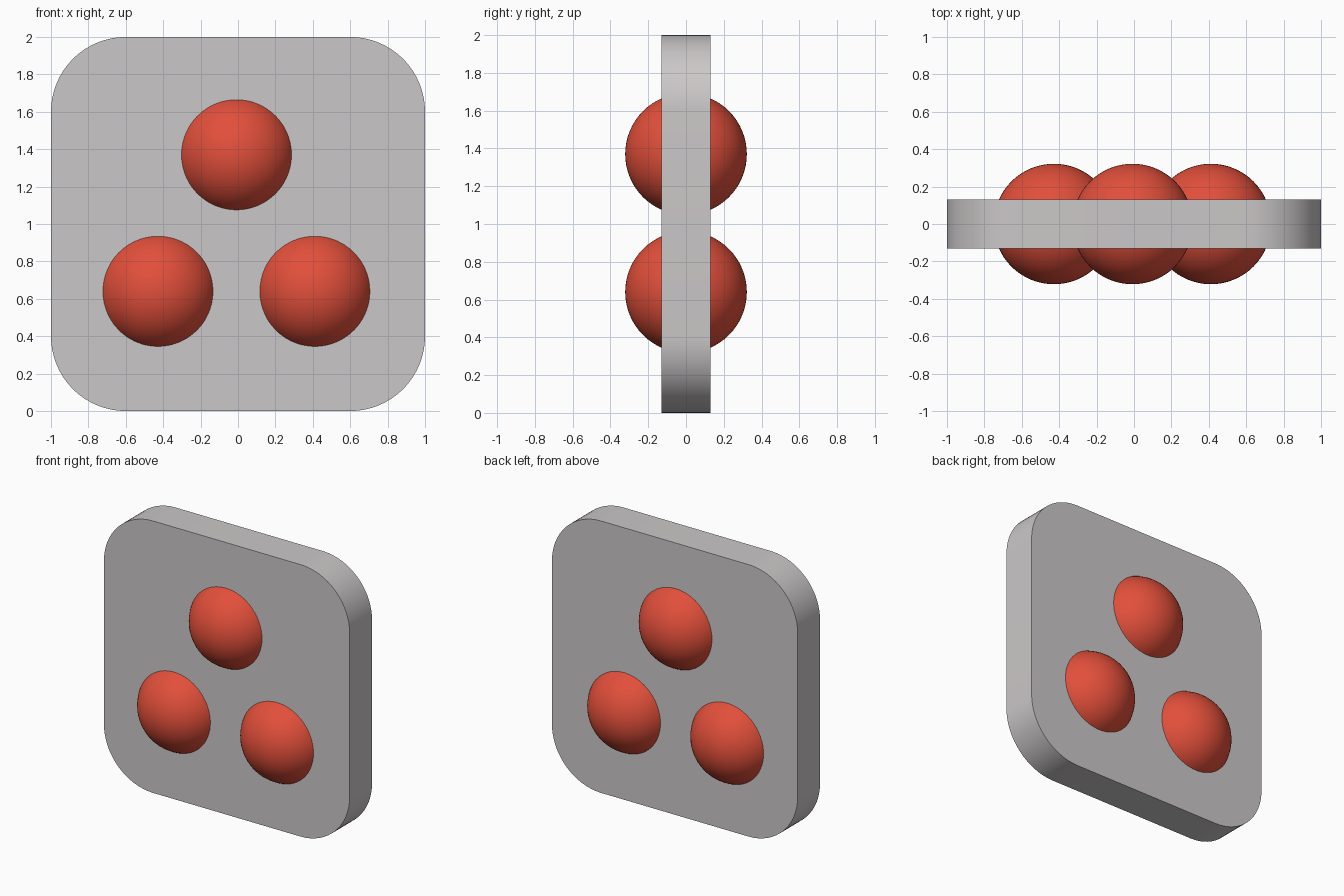
import bpy
import bmesh
import math

if "Cube" in bpy.data.objects:
    bpy.data.objects.remove(bpy.data.objects["Cube"], do_unlink=True)


def make_material(name, colour):
    mat = bpy.data.materials.new(name)
    mat.use_nodes = True
    mat.diffuse_color = (*colour, 1)
    mat.node_tree.nodes["Principled BSDF"].inputs["Base Color"].default_value = (*colour, 1)
    return mat


def smooth(obj):
    bpy.ops.object.select_all(action="DESELECT")
    obj.select_set(True)
    bpy.context.view_layer.objects.active = obj
    bpy.ops.object.shade_smooth_by_angle(angle=math.radians(30))


grey = make_material("warm grey", (0.6, 0.575, 0.58))
red = make_material("red", (0.76, 0.078, 0.043))

# Upright plate: a slab whose four front-to-back edges are rounded
plate_depth = 0.26
bpy.ops.mesh.primitive_cube_add(size=2, location=(0, 0, 1))
plate = bpy.context.object
plate.name = "plate"
plate.data.materials.append(grey)
bm = bmesh.new()
bm.from_mesh(plate.data)
bmesh.ops.scale(bm, vec=(1, plate_depth / 2, 1), verts=bm.verts)
corners = [e for e in bm.edges if abs(e.verts[0].co.y - e.verts[1].co.y) > 0.1]
bmesh.ops.bevel(bm, geom=corners, offset=0.4, offset_type="OFFSET",
                segments=16, profile=0.5, affect="EDGES")
bm.to_mesh(plate.data)
bm.free()
smooth(plate)

# Three balls set through the plate, showing on both faces
balls = {
    "top_ball": (-0.008, 1.37),
    "lower_right_ball": (-0.428, 0.64),
    "lower_left_ball": (0.411, 0.64),
}
for name, (x, z) in balls.items():
    bpy.ops.mesh.primitive_uv_sphere_add(segments=64, ring_count=32, radius=0.322,
                                         location=(x, 0, z))
    ball = bpy.context.object
    ball.name = name
    ball.data.materials.append(red)
    smooth(ball)
